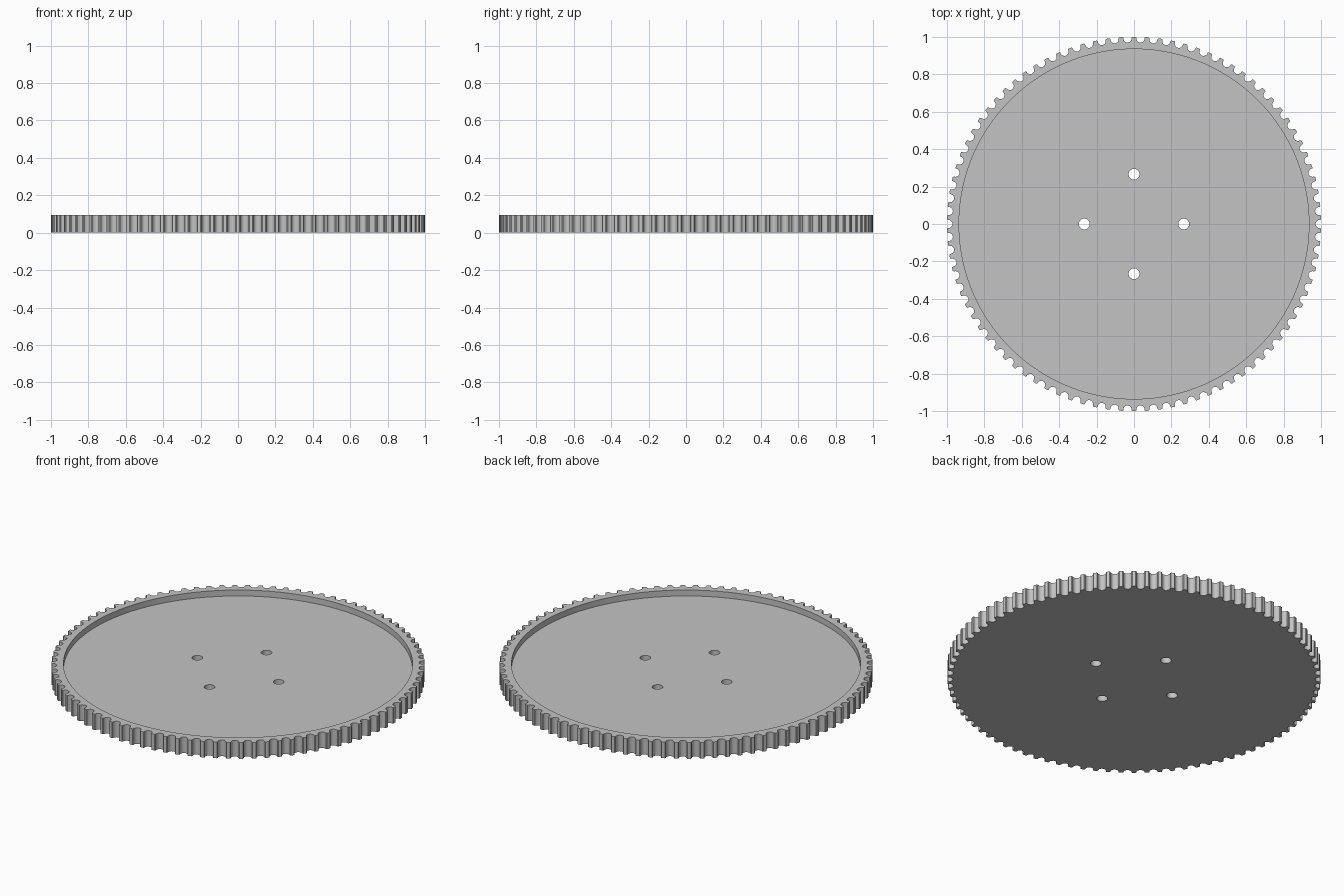
import bpy, bmesh, math

if "Cube" in bpy.data.objects:
    bpy.data.objects.remove(bpy.data.objects["Cube"])

TEETH = 90
HEIGHT = 0.095
FLOOR = 0.06

grey = bpy.data.materials.new("plain grey")
grey.diffuse_color = (0.55, 0.55, 0.55, 1)
grey.use_nodes = True
grey.node_tree.nodes["Principled BSDF"].inputs["Base Color"].default_value = grey.diffuse_color


def prism(name, points, z0, z1):
    """Extrude a closed outline from z0 to z1."""
    bm = bmesh.new()
    face = bm.faces.new([bm.verts.new((x, y, z0)) for x, y in points])
    top = bmesh.ops.extrude_face_region(bm, geom=[face])["geom"]
    verts = [v for v in top if isinstance(v, bmesh.types.BMVert)]
    bmesh.ops.translate(bm, verts=verts, vec=(0, 0, z1 - z0))
    bmesh.ops.recalc_face_normals(bm, faces=bm.faces)
    mesh = bpy.data.meshes.new(name)
    bm.to_mesh(mesh)
    bm.free()
    mesh.materials.append(grey)
    obj = bpy.data.objects.new(name, mesh)
    bpy.context.collection.objects.link(obj)
    return obj


def circle(radius, count, cx=0, cy=0):
    return [(cx + radius * math.cos(math.tau * i / count),
             cy + radius * math.sin(math.tau * i / count)) for i in range(count)]


# One round belt groove: (sideways offset, distance from the axis)
groove = [(-0.026, 1.0), (-0.0225, 0.997)]
for i in range(11):
    a = math.pi * i / 10
    groove.append((-0.0215 * math.cos(a), 0.992 - 0.0215 * math.sin(a)))
groove += [(0.0225, 0.997), (0.026, 1.0)]

# Toothed outline, with a tooth centred on the front
outline = []
for t in range(TEETH):
    a = -math.pi / 2 + math.tau * (t + 0.5) / TEETH
    for side, dist in groove:
        outline.append((dist * math.cos(a) - side * math.sin(a),
                        dist * math.sin(a) + side * math.cos(a)))
pulley = prism("toothed_disc", outline, 0, HEIGHT)

# Shallow round recess and four bolt holes
cutters = [prism("recess_cutter", circle(0.935, 120), FLOOR, HEIGHT + 0.1)]
for i in range(4):
    a = i * math.pi / 2
    cutters.append(prism("hole_cutter", circle(0.029, 32, 0.266 * math.cos(a), 0.266 * math.sin(a)),
                         -0.1, HEIGHT + 0.05))

bpy.context.view_layer.objects.active = pulley
for cutter in cutters:
    mod = pulley.modifiers.new("cut", "BOOLEAN")
    mod.operation = "DIFFERENCE"
    mod.solver = "EXACT"
    mod.object = cutter
    bpy.ops.object.modifier_apply(modifier=mod.name)
    bpy.data.objects.remove(cutter)

# Smooth curved walls, keep rims sharp
pulley.select_set(True)
bpy.ops.object.shade_smooth_by_angle(angle=math.radians(30))
